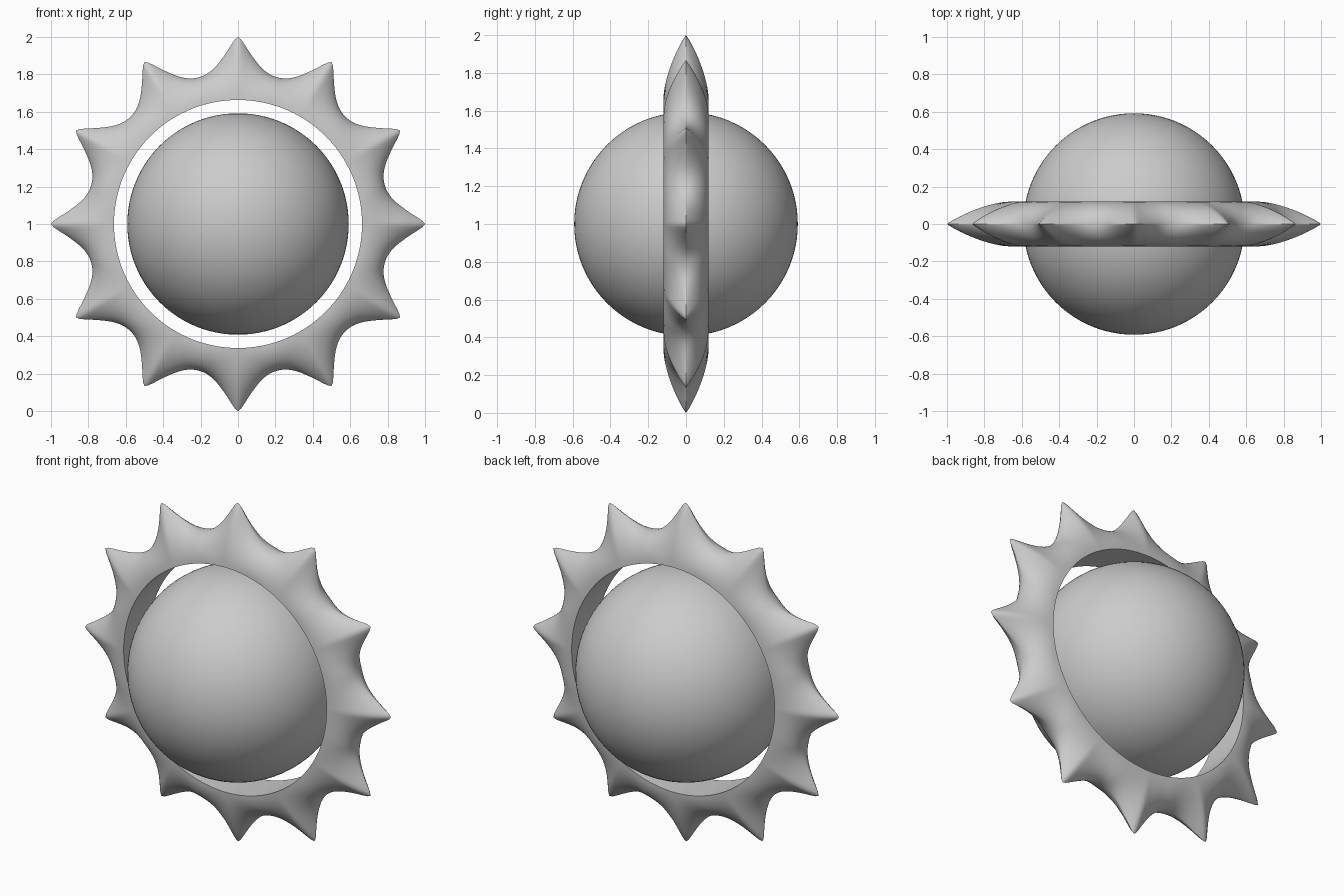
import bpy, bmesh, math

if "Cube" in bpy.data.objects:
    bpy.data.objects.remove(bpy.data.objects["Cube"])

CENTRE_Z = 1.0
R_IN, R_VALLEY, R_TIP, HALF = 0.663, 0.812, 1.0, 0.12
RAYS, PER_RAY, STEPS = 12, 32, 14


def ray_phase(a):
    """0 at a ray tip, 1 in the valley between rays."""
    step = 2 * math.pi / RAYS
    return abs((a / step + 0.5) % 1 - 0.5) * 2


def outer_radius(w):
    e = 0.05
    soft = (math.sqrt(w * w + e * e) - e) / (math.sqrt(1 + e * e) - e)
    return R_VALLEY + (R_TIP - R_VALLEY) * (1 - soft) ** 2.2


def section(w):
    """(radius, y) points from the front inner edge round to the back one."""
    s = w * w * (3 - 2 * w)
    p, q = 1.6 + 0.4 * s, 0.92 - 0.42 * s
    ro = outer_radius(w)
    half = []
    for k in range(STEPS + 1):
        t = min(1.0, math.sin(k / STEPS * math.pi / 2))
        half.append((R_IN + (ro - R_IN) * t, HALF * max(0.0, 1 - t ** p) ** q))
    return [(r, -y) for r, y in half] + half[-2::-1]


# Rayed ring
bm = bmesh.new()
n = RAYS * PER_RAY
loops = []
for i in range(n):
    a = 2 * math.pi * i / n
    loops.append([bm.verts.new((r * math.sin(a), y, CENTRE_Z + r * math.cos(a)))
                  for r, y in section(ray_phase(a))])
for i in range(n):
    A, B = loops[i], loops[(i + 1) % n]
    for j in range(len(A)):
        k = (j + 1) % len(A)
        bm.faces.new((A[j], A[k], B[k], B[j]))
bmesh.ops.recalc_face_normals(bm, faces=bm.faces)
mesh = bpy.data.meshes.new("sun_ray_ring")
bm.to_mesh(mesh)
bm.free()
ring = bpy.data.objects.new("sun_ray_ring", mesh)
bpy.context.collection.objects.link(ring)
bpy.context.view_layer.objects.active = ring
ring.select_set(True)
bpy.ops.object.shade_smooth_by_angle(angle=math.radians(50))
ring.select_set(False)

# Central ball
bpy.ops.mesh.primitive_uv_sphere_add(segments=96, ring_count=48, radius=0.592,
                                     location=(0, 0, CENTRE_Z))
ball = bpy.context.object
ball.name = "sun_ball"
bpy.ops.object.shade_smooth()
